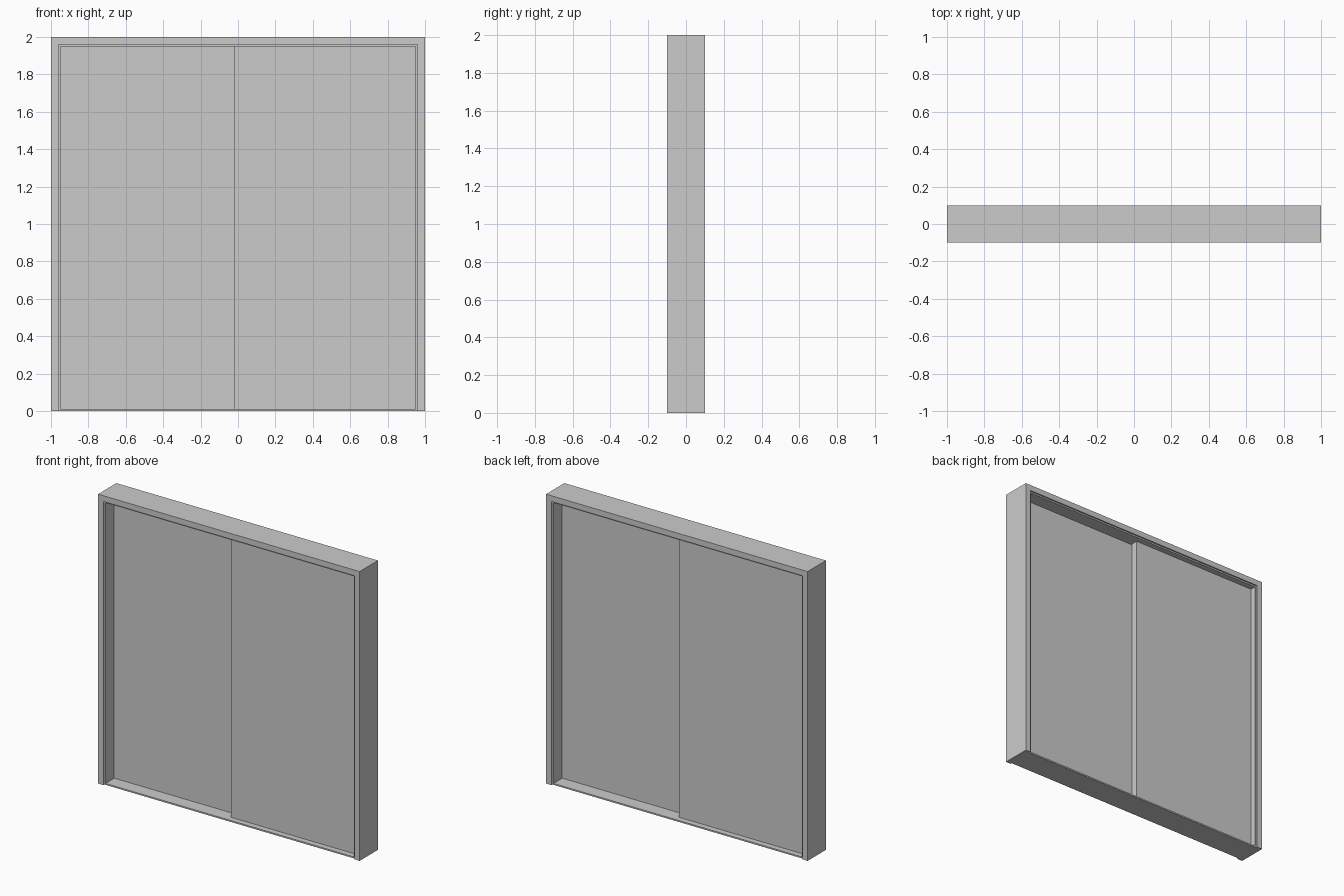
import bpy

if "Cube" in bpy.data.objects:
    bpy.data.objects.remove(bpy.data.objects["Cube"])


def box(name, x0, x1, y0, y1, z0, z1):
    bpy.ops.mesh.primitive_cube_add(size=1, location=((x0 + x1) / 2, (y0 + y1) / 2, (z0 + z1) / 2))
    ob = bpy.context.object
    ob.name = name
    ob.scale = (x1 - x0, y1 - y0, z1 - z0)
    bpy.ops.object.transform_apply(location=False, rotation=False, scale=True)
    return ob


def portal(name, outer, inner, depth, top_outer, top_inner):
    """Upside-down U profile extruded from front to back."""
    pts = [(-outer, 0), (-outer, top_outer), (outer, top_outer), (outer, 0),
           (inner, 0), (inner, top_inner), (-inner, top_inner), (-inner, 0)]
    n = len(pts)
    verts = [(x, y, z) for y in (-depth, depth) for x, z in pts]
    # two legs and a head on each side
    faces = []
    for quad in ((0, 7, 6, 1), (1, 6, 5, 2), (2, 5, 4, 3)):
        faces.append(quad)
        faces.append(tuple(i + n for i in reversed(quad)))
    faces += [(i, (i + 1) % n, (i + 1) % n + n, i + n) for i in range(n)]
    mesh = bpy.data.meshes.new(name)
    mesh.from_pydata(verts, [], faces)
    mesh.update()
    ob = bpy.data.objects.new(name, mesh)
    bpy.context.collection.objects.link(ob)
    return ob


FRAME, LINER = 0.96, 0.95      # half widths of the openings
SILL = 0.01

# Outer casing and the thin recessed lining inside it
portal("door_casing", 1.0, FRAME, 0.10, 2.0, 1.96)
portal("door_lining", FRAME, LINER, 0.09, 1.96, 1.95)

# Low threshold between the legs
box("threshold", -LINER, LINER, -0.09, 0.09, 0, SILL)

# Two overlapping sliding panels on separate tracks
for name, s in (("front_sliding_panel", 1), ("back_sliding_panel", -1)):
    xs = sorted((-0.02 * s, LINER * s))
    ys = sorted((-0.05 * s, -0.005 * s))
    box(name, *xs, *ys, SILL, 1.95)
